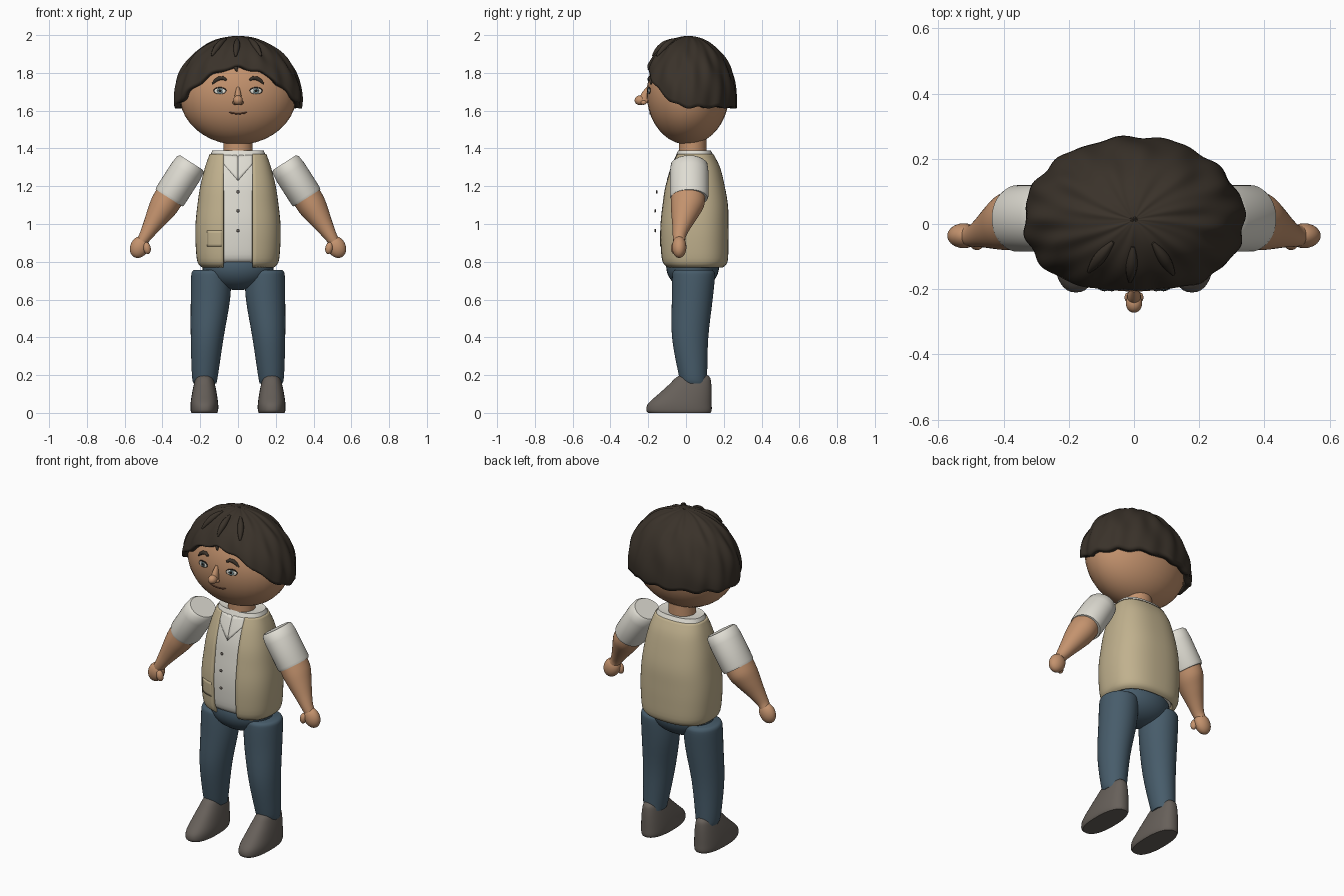
import bpy, bmesh, math
from mathutils import Vector

if "Cube" in bpy.data.objects:
    bpy.data.objects.remove(bpy.data.objects["Cube"])

def material(name, *rgb):
    m = bpy.data.materials.new(name)
    m.diffuse_color = (*rgb, 1)
    m.use_nodes = True
    m.node_tree.nodes["Principled BSDF"].inputs["Base Color"].default_value = m.diffuse_color
    return m

SKIN = material("skin", .55, .29, .155)
VEST = material("tan_cloth", .53, .44, .27)
WHITE = material("white_cloth", .74, .72, .65)
JEANS = material("blue_denim", .063, .107, .145)
SHOE = material("grey_leather", .135, .117, .102)
HAIR = material("dark_hair", .042, .032, .023)
DARK = material("near_black", .015, .012, .01)
IRIS = material("grey_blue", .17, .26, .28)
LIP = material("brown_line", .14, .06, .035)

def finish(bm, name, mat, angle=40):
    bmesh.ops.remove_doubles(bm, verts=bm.verts, dist=1e-5)
    bmesh.ops.recalc_face_normals(bm, faces=bm.faces)
    mid = sum((v.co for v in bm.verts), Vector()) / len(bm.verts)
    if sum(f.normal.dot(f.calc_center_median() - mid) * f.calc_area() for f in bm.faces) < 0:
        bmesh.ops.reverse_faces(bm, faces=bm.faces)
    me = bpy.data.meshes.new(name)
    bm.to_mesh(me)
    bm.free()
    me.shade_smooth()
    me.set_sharp_from_angle(angle=math.radians(angle))
    me.materials.append(mat)
    ob = bpy.data.objects.new(name, me)
    bpy.context.collection.objects.link(ob)
    return ob

def grid(name, rows, mat, closed=True, caps=True, thick=0):
    """Skin a list of point rows."""
    bm = bmesh.new()
    vs = [[bm.verts.new(p) for p in r] for r in rows]
    n = len(vs[0])
    for a, b in zip(vs, vs[1:]):
        for j in range(n if closed else n - 1):
            k = (j + 1) % n
            bm.faces.new((a[j], a[k], b[k], b[j]))
    if closed and caps:
        bm.faces.new(vs[0])
        bm.faces.new(vs[-1])
    ob = finish(bm, name, mat)
    if thick:
        mod = ob.modifiers.new("thickness", 'SOLIDIFY')
        mod.thickness, mod.offset = thick, -1
    return ob

def ball(name, loc, radii, mat, tilt=0):
    bm = bmesh.new()
    bmesh.ops.create_uvsphere(bm, u_segments=32, v_segments=20, radius=1)
    bmesh.ops.scale(bm, vec=radii, verts=bm.verts)
    ob = finish(bm, name, mat)
    ob.location, ob.rotation_euler = loc, (0, tilt, 0)
    return ob

def dense(rows, k=4):
    """Smooth interpolation between key sections."""
    out = []
    for i in range(len(rows) - 1):
        p0, p1, p2, p3 = (rows[min(max(i + d, 0), len(rows) - 1)] for d in (-1, 0, 1, 2))
        for s in range(k):
            t = s / k
            out.append([.5 * (2*b + (c-a)*t + (2*a-5*b+4*c-d)*t*t + (3*b-a-3*c+d)*t**3)
                        for a, b, c, d in zip(p0, p1, p2, p3)])
    return out + [list(rows[-1])]

def power(v, e):
    return math.copysign(abs(v) ** e, v)

def oval(c, u, v, n=2.0, count=40):
    c, u, v = Vector(c), Vector(u), Vector(v)
    ang = [2 * math.pi * j / count for j in range(count)]
    return [c + u * power(math.sin(a), 2/n) - v * power(math.cos(a), 2/n) for a in ang]

def strand(name, pts, radii, mat):
    """Tapered round strand through points."""
    cu = bpy.data.curves.new(name, 'CURVE')
    cu.dimensions, cu.bevel_depth, cu.bevel_resolution, cu.use_fill_caps = '3D', 1, 3, True
    sp = cu.splines.new('POLY')
    sp.points.add(len(pts) - 1)
    for p, co, r in zip(sp.points, pts, radii):
        p.co, p.radius = (*co, 1), r
    cu.materials.append(mat)
    ob = bpy.data.objects.new(name, cu)
    bpy.context.collection.objects.link(ob)

# Torso sections: z, half width, front y, back y
N = 2.5
BODY = dense([(.77, .19, -.10, .195), (.80, .215, -.13, .22), (.9, .225, -.14, .225),
              (1.0, .225, -.14, .225), (1.1, .215, -.13, .222), (1.2, .2, -.115, .205),
              (1.3, .175, -.085, .18), (1.37, .15, -.055, .145)])

def body_front(x, z, gap):
    for a, b in zip(BODY, BODY[1:]):
        if z <= b[0]:
            t = (z - a[0]) / (b[0] - a[0])
            rx, y0, y1 = (p + (q - p) * t for p, q in zip(a[1:], b[1:]))
            break
    else:
        _, rx, y0, y1 = BODY[-1]
    return Vector((x, (y0+y1)/2 - (y1-y0)/2 * (1 - (abs(x)/rx)**N)**(1/N) - gap, z))

# Shirt
rows = [oval((0, (a+b)/2, z + .02), (r-.014, 0, 0), (0, (b-a)/2-.014, 0), N) for z, r, a, b in BODY]
rows.append(oval((0, .04, 1.385), (.10, 0, 0), (0, .075, 0)))
grid("shirt", rows, WHITE)

# Vest, open down the front
rows = []
for z, r, a, b in BODY:
    a0 = math.asin((.078 / r) ** (N/2))
    row = []
    for j in range(57):
        t = a0 + (2*math.pi - 2*a0) * j / 56
        row.append((r * power(math.sin(t), 2/N),
                    (a+b)/2 - (b-a)/2 * power(math.cos(t), 2/N), z))
    rows.append(row)
grid("vest", rows, VEST, closed=False, thick=.022)
grid("vest_pocket", [[body_front(-.165 + .08*i/6, .88 + .085*j/6, .004) for i in range(7)]
                     for j in range(7)], VEST, closed=False, thick=.008)

# Collar flaps and buttons
for s in (-1, 1):
    grid("collar_flap", [[body_front(s * .078 * i/6, 1.23 + .09*i/6 + (.135 - .09*i/6) * j/6, -.005)
                          for i in range(7)] for j in range(7)], WHITE, closed=False, thick=.006)
for z, y in ((1.17, -.155), (1.07, -.163), (.965, -.163)):
    ball("button", (0, y, z), (.009, .005, .009), SHOE)

# Hips and neck
ball("hips", (0, .035, .775), (.19, .14, .125), JEANS)
grid("neck", [oval((0, .035, z), (.078, 0, 0), (0, .073, 0)) for z in (1.34, 1.40, 1.48)], SKIN)

# Legs, shoes and arms on both sides
LEG = dense([(.155, .175, .045, .06, .068), (.2, .175, .037, .069, .075), (.4, .163, .022, .087, .096),
             (.6, .146, .033, .104, .108), (.72, .143, .04, .105, .113), (.748, .143, .04, .1, .108),
             (.757, .143, .04, .088, .096)])
FOOT = dense([(0, -.2, .13, .068), (.015, -.21, .136, .073), (.05, -.2, .136, .073),
              (.1, -.145, .136, .066), (.15, -.09, .134, .056), (.185, -.055, .128, .046),
              (.203, -.025, .11, .03)])
SLEEVE = [(-.008, .072, .085), (.004, .083, .097), (.05, .088, .102), (.2, .088, .102), (.214, .084, .097)]
FOREARM = dense([(0, .078, .09, .012), (.06, .076, .088, .008), (.12, .064, .072, -.005),
                 (.19, .047, .05, -.022), (.25, .034, .035, -.035), (.28, .03, .032, -.036)])

def along(start, end, s):
    """Axis direction and in-plane normal for a limb."""
    d = Vector((s * (end[0]-start[0]), 0, end[1]-start[1])).normalized()
    return Vector((s * start[0], 0, start[1])), d, Vector((d.z, 0, -d.x))

for s, side in ((-1, "right"), (1, "left")):
    grid(side + "_leg", [oval((s*x, y, z), (rx, 0, 0), (0, ry, 0)) for z, x, y, rx, ry in LEG], JEANS)
    grid(side + "_shoe", [oval((s*.178, (a+b)/2, z), (r, 0, 0), (0, (b-a)/2, 0), 2.4)
                          for z, a, b, r in FOOT], SHOE)
    p, d, u = along((.25, 1.318), (.365, 1.138), s)
    grid(side + "_sleeve", [oval(p + d*t + Vector((0, .017, 0)), u*r, (0, ry, 0))
                            for t, r, ry in SLEEVE], WHITE)
    p, d, u = along((.36, 1.15), (.50, .92), s)
    grid(side + "_forearm", [oval(p + d*t + Vector((0, y, 0)), u*r, (0, ry, 0))
                             for t, r, ry, y in FOREARM], SKIN)
    ball(side + "_hand", (s*.522, -.036, .878), (.048, .038, .06), SKIN, -s*.45)
    ball(side + "_thumb", (s*.482, -.06, .872), (.02, .02, .032), SKIN, s*.2)

# Head
HC, HR = Vector((0, .01, 1.69)), Vector((.312, .218, .27))
ball("head", HC, HR, SKIN)

def face(x, z, gap):
    q = 1 - (x/HR.x)**2 - ((z-HC.z)/HR.z)**2
    return Vector((x, HC.y - HR.y * math.sqrt(q) - gap, z))

def plate(name, x, z, rx, rz, gap, mat):
    """Thin oval lying on the face."""
    grid(name, [[face(x + rx*k/4*math.cos(a*math.pi/12), z + rz*k/4*math.sin(a*math.pi/12), gap)
                 for a in range(24)] for k in range(5)], mat, caps=False, thick=.003)

# Eyes, brows, mouth and nose
for s in (-1, 1):
    plate("eye_rim", s*.096, 1.706, .034, .019, .002, DARK)
    plate("eye_white", s*.096, 1.704, .03, .015, .004, WHITE)
    plate("iris", s*.096, 1.705, .0145, .0145, .006, IRIS)
    plate("pupil", s*.096, 1.705, .007, .007, .008, DARK)
    strand("brow", [face(s*x, z, .003) for x, z in
                    ((.062, 1.763), (.08, 1.773), (.10, 1.771), (.12, 1.759), (.136, 1.742))],
           (.006, .01, .011, .009, .004), HAIR)
    ball("nostril", (s*.016, -.225, 1.643), (.013, .016, .012), SKIN)
strand("mouth", [face(x/100, 1.584 + .008*(x/5)**2, 0) for x in range(-5, 6)],
       [.002] + [.004]*9 + [.002], LIP)
grid("nose_bridge", [oval((0, y, z), (r, 0, 0), (0, r*1.3, 0)) for z, y, r in
                     ((1.64, -.225, .022), (1.67, -.222, .02), (1.70, -.212, .014), (1.725, -.2, .007))], SKIN)
ball("nose_tip", (0, -.243, 1.655), (.025, .029, .026), SKIN)

# Hair cap with wavy locks; angle 0 is the front
def hem(a):
    s = abs(math.sin(a)) if math.cos(a) > 0 else 1
    return 1.835 - .218 * s**2.2 + .006 * math.cos(14*a)

def hair_point(a, th, lift=0):
    w = math.sin(th)
    k = 1 + lift + w * (.014*math.cos(12*a + 2*math.sin(3*th)) + .009*math.cos(19*a + 1 + 4*th)
                        + .007*math.cos(5*a - 9*th))
    return Vector((.338*k*w*math.sin(a), .013 - .255*k*w*math.cos(a), 1.66 + .335*k*math.cos(th)))

def hem_angle(a):
    return math.acos((hem(a) - 1.66) / .335)

rows = [[hair_point(2*math.pi*j/144, max(i/28, .002) * hem_angle(2*math.pi*j/144)) for j in range(144)]
        for i in range(29)]
grid("hair", rows, HAIR, caps=False, thick=.035)

# Raised locks on top and small tips on the forehead
for a0, a1 in ((-.03, -.05), (.55, .5), (-.62, -.58)):
    strand("hair_lock", [hair_point(a0 + (a1-a0)*t/8, .33 + .5*t/8, .005) for t in range(9)],
           [.003 + .015*math.sin(math.pi*(t+.4)/8.8) for t in range(9)], HAIR)
for x in (-.022, .105, -.10):
    strand("forehead_tip", [face(x + .004*t, 1.865 - .014*t, .006) for t in range(5)],
           (.008, .013, .013, .01, .004), HAIR)
